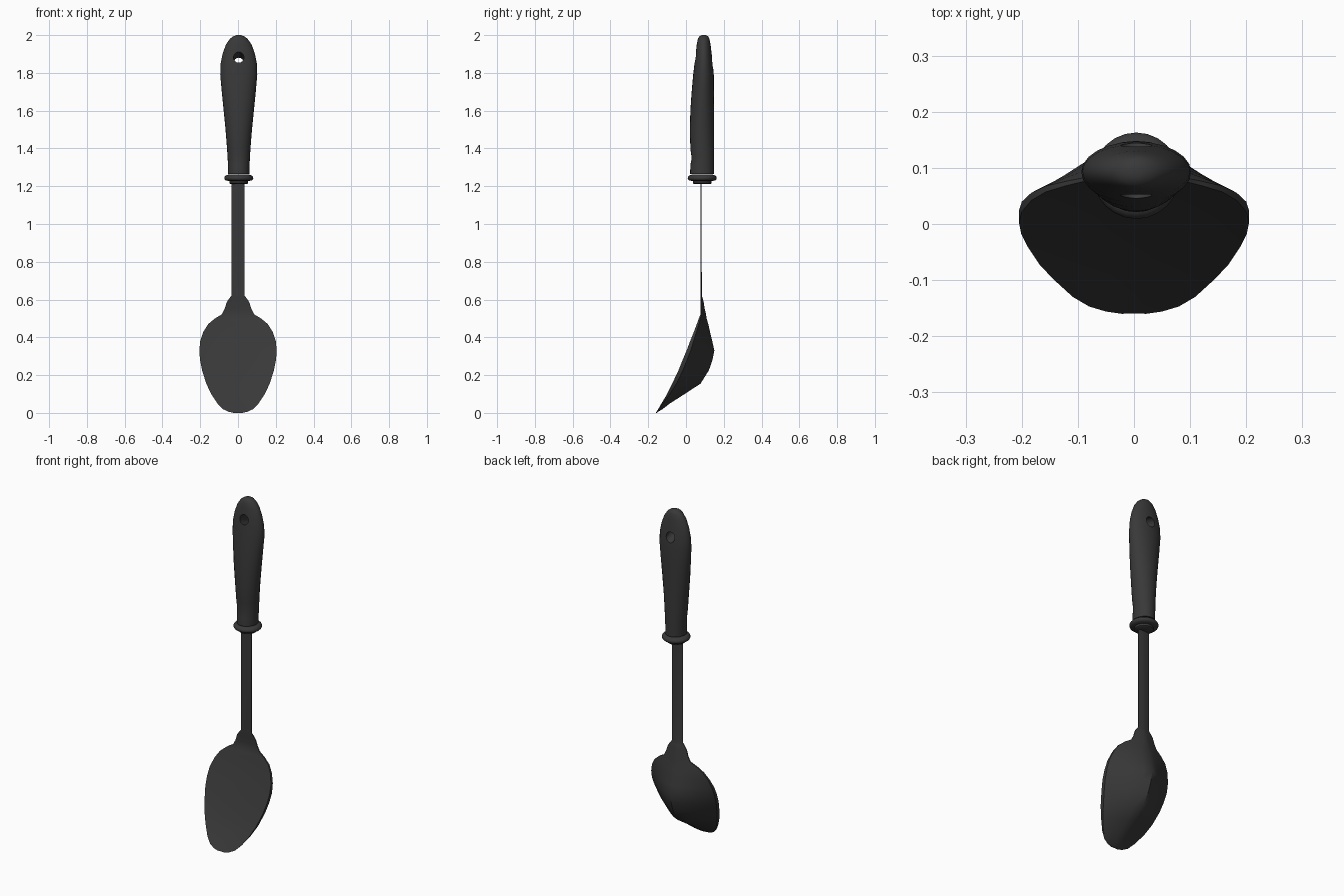
import bpy, bmesh, math
from mathutils import Vector

if "Cube" in bpy.data.objects:
    bpy.data.objects.remove(bpy.data.objects["Cube"], do_unlink=True)

# Single dark plastic colour
COLOUR = (0.04, 0.04, 0.04, 1)
plastic = bpy.data.materials.new("charcoal_plastic")
plastic.use_nodes = True
plastic.diffuse_color = COLOUR
shader = next(n for n in plastic.node_tree.nodes if n.type == "BSDF_PRINCIPLED")
shader.inputs["Base Color"].default_value = COLOUR


def loft(name, rings):
    """Skin a stack of closed rings and cap both ends."""
    bm = bmesh.new()
    loops = [[bm.verts.new(p) for p in ring] for ring in rings]
    for low, high in zip(loops, loops[1:]):
        for i in range(len(low)):
            j = (i + 1) % len(low)
            bm.faces.new((low[i], low[j], high[j], high[i]))
    bm.faces.new(loops[0][::-1])
    bm.faces.new(loops[-1])
    bmesh.ops.recalc_face_normals(bm, faces=bm.faces)
    mesh = bpy.data.meshes.new(name)
    bm.to_mesh(mesh)
    bm.free()
    mesh.materials.append(plastic)
    obj = bpy.data.objects.new(name, mesh)
    bpy.context.collection.objects.link(obj)
    return obj


def smooth(obj, degrees):
    bpy.ops.object.select_all(action="DESELECT")
    obj.select_set(True)
    bpy.context.view_layer.objects.active = obj
    bpy.ops.object.shade_smooth_by_angle(angle=math.radians(degrees))


GRIP_X = 0.004


def oval(z, half_width, front, back, count=24):
    middle, depth = (front + back) / 2, (back - front) / 2
    turns = [math.tau * i / count for i in range(count)]
    return [Vector((GRIP_X + half_width * math.cos(a), middle + depth * math.sin(a), z))
            for a in turns]


def blade_ring(z, half_width, front, depth, steps=14):
    """Nearly flat front, thin edge and a softly keeled back."""
    edge = 0.003
    across = [-math.cos(math.pi * i / steps) for i in range(steps + 1)]
    dish = min(0.01, depth * 0.1)
    face = [(u * half_width, front + dish * (1 - u * u), z) for u in across]
    back = [(u * half_width, front + edge + depth * (1 - 0.87 * abs(u) ** 1.35), z)
            for u in reversed(across)]
    return face + back


# Bowl flowing through the neck into the flat stem: height, half width, front, depth
blade_rows = [
    (0, 0.022, -0.16, 0.002), (0.006, 0.05, -0.156, 0.006), (0.02, 0.08, -0.147, 0.02),
    (0.05, 0.109, -0.13, 0.042), (0.1, 0.142, -0.1, 0.09),
    (0.155, 0.168, -0.073, 0.147), (0.225, 0.19, -0.04, 0.158),
    (0.28, 0.201, -0.018, 0.155), (0.33, 0.205, 0.003, 0.144),
    (0.38, 0.2, 0.022, 0.114), (0.43, 0.183, 0.042, 0.082),
    (0.47, 0.158, 0.057, 0.058), (0.5, 0.122, 0.068, 0.038),
    (0.522, 0.085, 0.077, 0.026), (0.55, 0.071, 0.078, 0.018),
    (0.585, 0.06, 0.077, 0.014), (0.605, 0.047, 0.076, 0.01),
    (0.62, 0.035, 0.076, 0.005), (1.23, 0.035, 0.076, 0.002),
]
smooth(loft("bowl_and_stem", [blade_ring(*row) for row in blade_rows]), 40)

# Collar below the grip: height and radius
collar_rows = [(1.213, 0.046), (1.216, 0.05), (1.228, 0.05), (1.23, 0.068), (1.236, 0.075),
               (1.243, 0.077), (1.25, 0.075), (1.257, 0.068), (1.261, 0.056)]
collar_y = 0.086
smooth(loft("collar", [oval(z, r, collar_y - r, collar_y + r) for z, r in collar_rows]), 45)

# Grip: height, half width, front and back
grip_rows = [
    (1.266, 0.057, 0.022, 0.148), (1.31, 0.057, 0.023, 0.148),
    (1.35, 0.059, 0.03, 0.148), (1.4, 0.062, 0.023, 0.148),
    (1.5, 0.07, 0.021, 0.148), (1.6, 0.08, 0.023, 0.148),
    (1.7, 0.09, 0.03, 0.148), (1.79, 0.098, 0.038, 0.147),
    (1.85, 0.096, 0.045, 0.142), (1.9, 0.086, 0.051, 0.136),
    (1.95, 0.068, 0.057, 0.13), (1.98, 0.047, 0.063, 0.124),
    (1.993, 0.03, 0.07, 0.117), (2, 0.012, 0.083, 0.105),
]
grip = loft("grip", [oval(*row) for row in grip_rows])

# Hanging hole sloping down towards the back of the grip
bpy.ops.mesh.primitive_cylinder_add(vertices=16, radius=0.028, depth=0.4,
                                    location=(GRIP_X, 0.09, 1.868),
                                    rotation=(math.radians(70), 0, 0))
cutter = bpy.context.object
cutter.name = "hole_cutter"
cutter.hide_render = True
cutter.data.materials.append(plastic)
cut = grip.modifiers.new("hanging_hole", "BOOLEAN")
cut.operation, cut.solver, cut.object = "DIFFERENCE", "EXACT", cutter
bpy.context.view_layer.objects.active = grip
bpy.ops.object.modifier_apply(modifier=cut.name)
bpy.data.objects.remove(cutter, do_unlink=True)
smooth(grip, 40)
